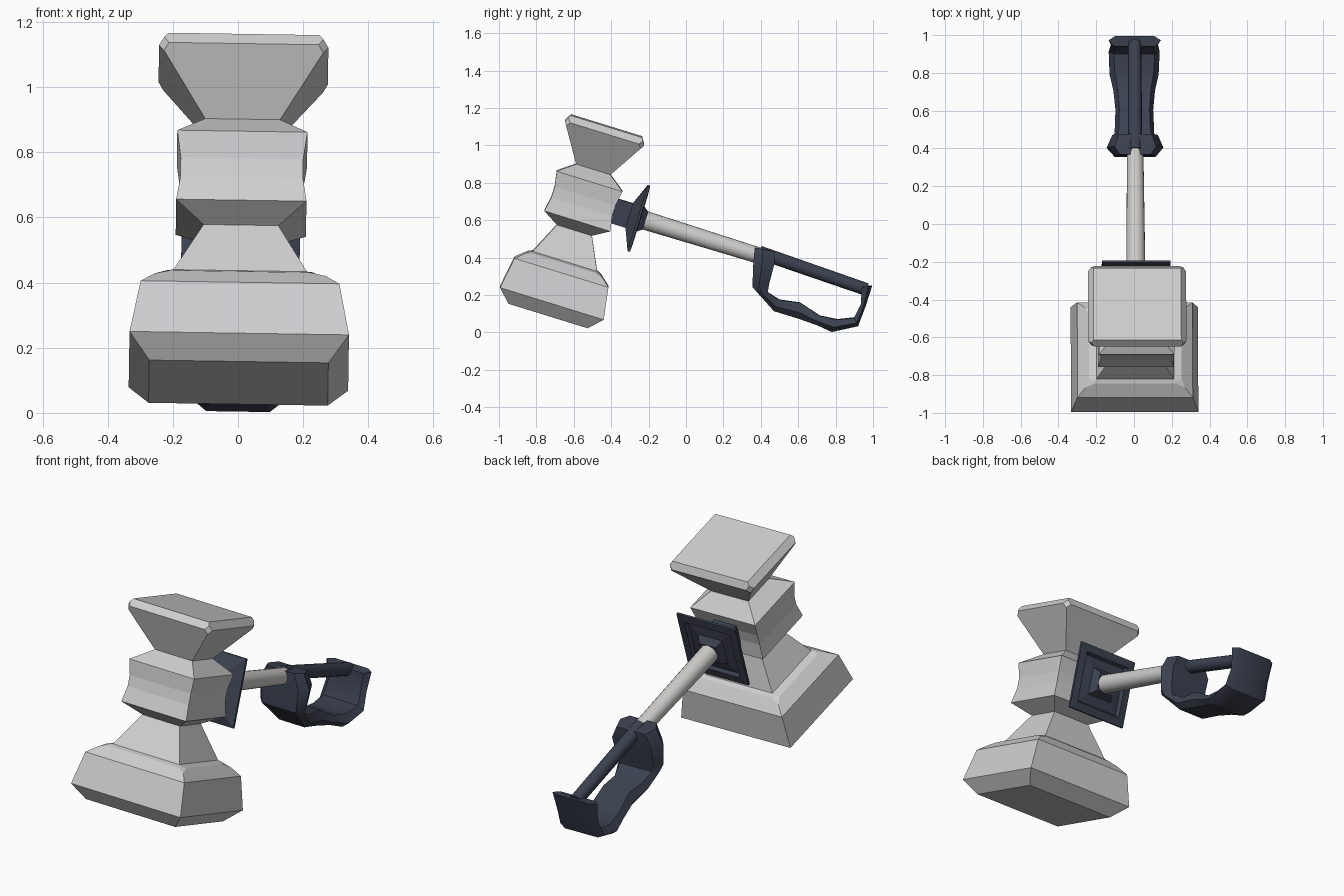
import bpy, bmesh, math
from mathutils import Matrix, Vector

if "Cube" in bpy.data.objects:
    bpy.data.objects.remove(bpy.data.objects["Cube"])

TILT = Matrix.Rotation(math.radians(0.9), 4, 'Y') @ Matrix.Rotation(math.radians(-17.2), 4, 'X')
ROLL = Matrix.Rotation(math.radians(0.9), 4, 'Y')


def material(name, rgb):
    m = bpy.data.materials.new(name)
    m.use_nodes = True
    m.diffuse_color = (*rgb, 1)
    m.node_tree.nodes["Principled BSDF"].inputs["Base Color"].default_value = (*rgb, 1)
    return m


stone = material("pale stone", (0.62, 0.62, 0.63))
shaft_grey = material("warm pale shaft", (0.62, 0.61, 0.59))
navy = material("dark navy", (0.044, 0.053, 0.08))


def loft(name, rings, mat, matrix, smooth=None, chamfer=None):
    """Skin a list of equal-sized point rings, with capped ends."""
    bm = bmesh.new()
    loops = [[bm.verts.new(p) for p in ring] for ring in rings]
    for a, b in zip(loops, loops[1:]):
        for i in range(len(a)):
            j = (i + 1) % len(a)
            bm.faces.new((a[i], a[j], b[j], b[i]))
    bm.faces.new(loops[0])
    bm.faces.new(loops[-1])
    if chamfer:
        corners = [v for k in chamfer for v in loops[k]]
        bmesh.ops.bevel(bm, geom=corners, offset=0.03, segments=1,
                        affect='VERTICES', profile=0.5)
    bmesh.ops.recalc_face_normals(bm, faces=bm.faces)
    bm.transform(matrix)
    mesh = bpy.data.meshes.new(name)
    bm.to_mesh(mesh)
    bm.free()
    mesh.materials.append(mat)
    ob = bpy.data.objects.new(name, mesh)
    bpy.context.collection.objects.link(ob)
    if smooth:
        bpy.context.view_layer.objects.active = ob
        ob.select_set(True)
        bpy.ops.object.shade_smooth_by_angle(angle=math.radians(smooth))
        ob.select_set(False)
    return ob


SQUARE = ((-1, -1), (1, -1), (1, 1), (-1, 1))

# Hammer head: (height, half width, half depth)
head = [(-0.13, 0.275, 0.222), (-0.06, 0.337, 0.290), (0.112, 0.305, 0.263),
        (0.165, 0.245, 0.203), (0.175, 0.205, 0.180), (0.347, 0.115, 0.098),
        (0.400, 0.200, 0.185), (0.480, 0.188, 0.170), (0.540, 0.188, 0.170),
        (0.622, 0.200, 0.184), (0.688, 0.115, 0.096), (0.892, 0.260, 0.222),
        (0.930, 0.232, 0.199)]
loft("hammer_head",
     [[(x * w, -0.732 + y * d, h) for x, y in SQUARE] for h, w, d in head],
     stone, TILT, chamfer=(3, 11))

# Square collar and flared guard plate: (position along handle, half size)
AXIS = 0.508
guard = [(-0.56, 0.068), (-0.475, 0.068), (-0.435, 0.165), (-0.428, 0.182),
         (-0.415, 0.182), (-0.412, 0.14), (-0.428, 0.128), (-0.42, 0.075), (-0.385, 0.05)]
loft("guard_plate",
     [[(x * s, u, AXIS + z * s) for x, z in SQUARE] for u, s in guard], navy, TILT)


def rod(name, stations, mat, sides):
    angles = [2 * math.pi * k / sides for k in range(sides)]
    loft(name, [[(r * math.cos(a), u, v + r * math.sin(a)) for a in angles]
                for u, v, r in stations], mat, TILT, smooth=40)


# Shaft and thinner grip bar
rod("shaft", [(-0.44, AXIS, 0.051), (0.28, AXIS, 0.043)], shaft_grey, 20)
rod("grip_bar", [(0.25, 0.525, 0.037), (0.855, 0.505, 0.035)], navy, 14)

# Knuckle guard: outer y, z, inner y, z, half width
bow = [(0.368, 0.455, 0.477, 0.434, 0.11), (0.36, 0.37, 0.472, 0.365, 0.15),
       (0.355, 0.245, 0.445, 0.263, 0.14), (0.39, 0.205, 0.437, 0.215, 0.125),
       (0.47, 0.115, 0.50, 0.175, 0.105), (0.60, 0.075, 0.61, 0.16, 0.10),
       (0.70, 0.04, 0.715, 0.09, 0.11), (0.78, 0.004, 0.81, 0.07, 0.13),
       (0.92, 0.035, 0.90, 0.08, 0.135), (0.96, 0.14, 0.935, 0.15, 0.125),
       (0.995, 0.25, 0.94, 0.245, 0.138)]
rings = []
for oy, oz, iy, iz, w in bow:
    outer, inner = Vector((0, oy, oz)), Vector((0, iy, iz))
    section = [(-0.75, 0), (0.75, 0), (1, 0.4), (0.8, 1), (-0.8, 1), (-1, 0.4)]
    rings.append([outer.lerp(inner, t) + Vector((s * w, 0, 0)) for s, t in section])
loft("knuckle_guard", rings, navy, ROLL, smooth=35)
